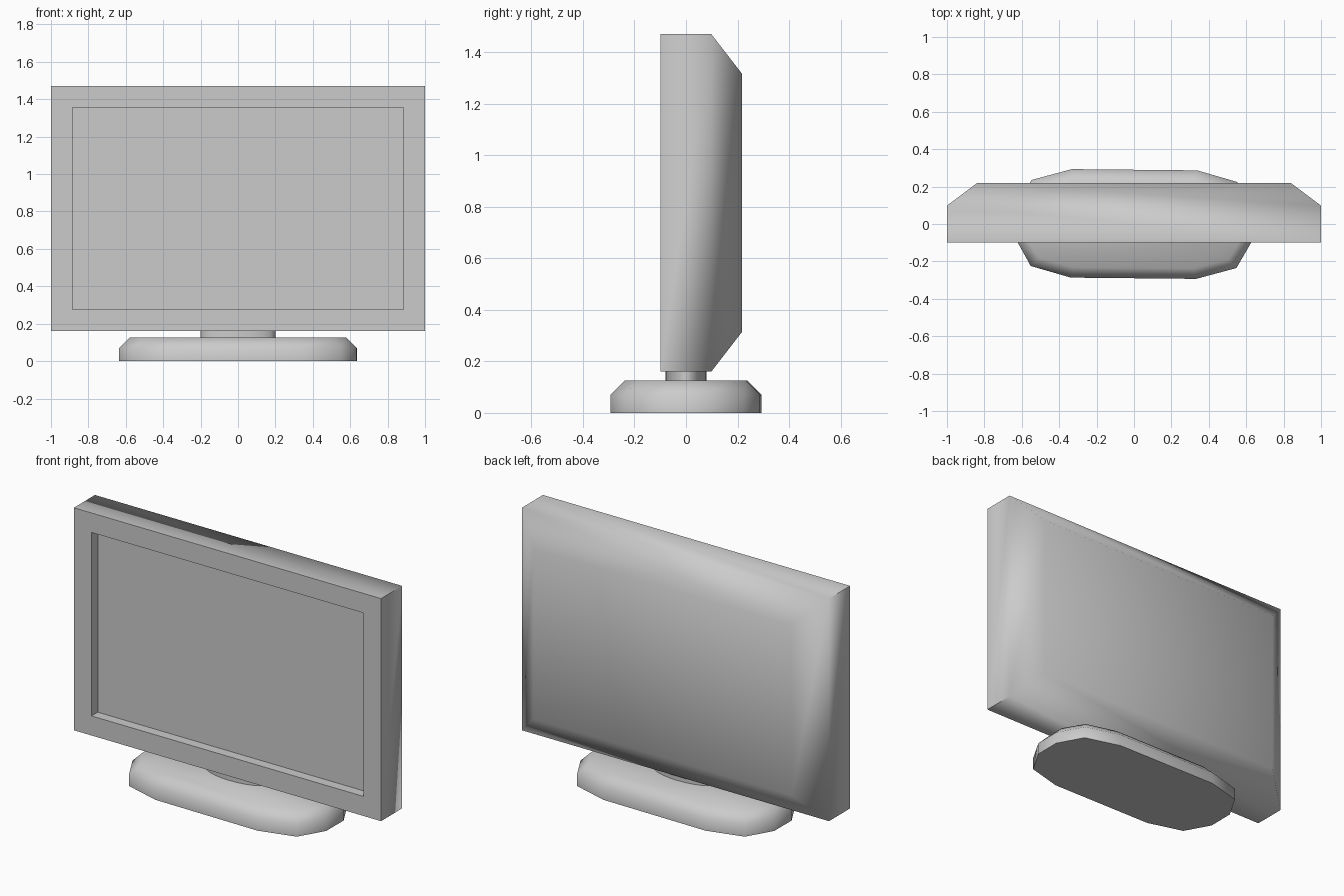
import bpy, math
from mathutils import Matrix

cube = bpy.data.objects.get("Cube")
if cube:
    bpy.data.objects.remove(cube, do_unlink=True)

gray = bpy.data.materials.new("plain_gray")
gray.use_nodes = True
gray.diffuse_color = (0.6, 0.6, 0.6, 1)
gray.node_tree.nodes["Principled BSDF"].inputs["Base Color"].default_value = (0.6, 0.6, 0.6, 1)


def loft(name, rings):
    """Skin matching rings in order and cap both ends."""
    import bmesh
    bm = bmesh.new()
    loops = [[bm.verts.new(p) for p in ring] for ring in rings]
    n = len(loops[0])
    for a, b in zip(loops, loops[1:]):
        for i in range(n):
            j = (i + 1) % n
            bm.faces.new((a[i], a[j], b[j], b[i]))
    bm.faces.new(loops[0])
    bm.faces.new(loops[-1])
    bmesh.ops.recalc_face_normals(bm, faces=bm.faces)
    mesh = bpy.data.meshes.new(name)
    bm.to_mesh(mesh)
    bm.free()
    mesh.materials.append(gray)
    mesh.shade_smooth()
    mesh.set_sharp_from_angle(angle=math.radians(60))
    obj = bpy.data.objects.new(name, mesh)
    bpy.context.collection.objects.link(obj)
    return obj


def rect(half_x, half_z, y):
    mid = 0.815
    return [(sx * half_x, y, mid + sz * half_z)
            for sx, sz in ((-1, -1), (1, -1), (1, 1), (-1, 1))]


def rounded(inset, z):
    """Twelve-sided oblong outline, mirrored from one quarter."""
    quarter = [(0.635 - inset, 0.08 - inset * 0.3),
               (0.55 - inset * 0.8, 0.23 - inset * 0.8),
               (0.335 - inset * 0.3, 0.29 - inset)]
    half = quarter + [(-x, y) for x, y in reversed(quarter)]
    return [(x, y, z) for x, y in half + [(-x, -y) for x, y in half]]


def ellipse(rx, ry, z, n=24):
    return [(rx * math.cos(i * math.tau / n), ry * math.sin(i * math.tau / n), z)
            for i in range(n)]


# Screen housing: recessed panel, front bezel, sides, sloped back
loft("screen_housing", [rect(0.885, 0.54, -0.04), rect(0.885, 0.54, -0.098),
                        rect(1.0, 0.655, -0.098), rect(1.0, 0.655, 0.098),
                        rect(0.84, 0.5, 0.218)])

# Neck between base and housing
loft("stand_neck", [ellipse(0.2, 0.08, 0.1), ellipse(0.2, 0.08, 0.17)])

# Base with chamfered upper rim
base = loft("stand_base", [rounded(0, 0), rounded(0, 0.07), rounded(0.055, 0.125)])
base.data.transform(Matrix.Rotation(-0.01, 4, "Z"))
